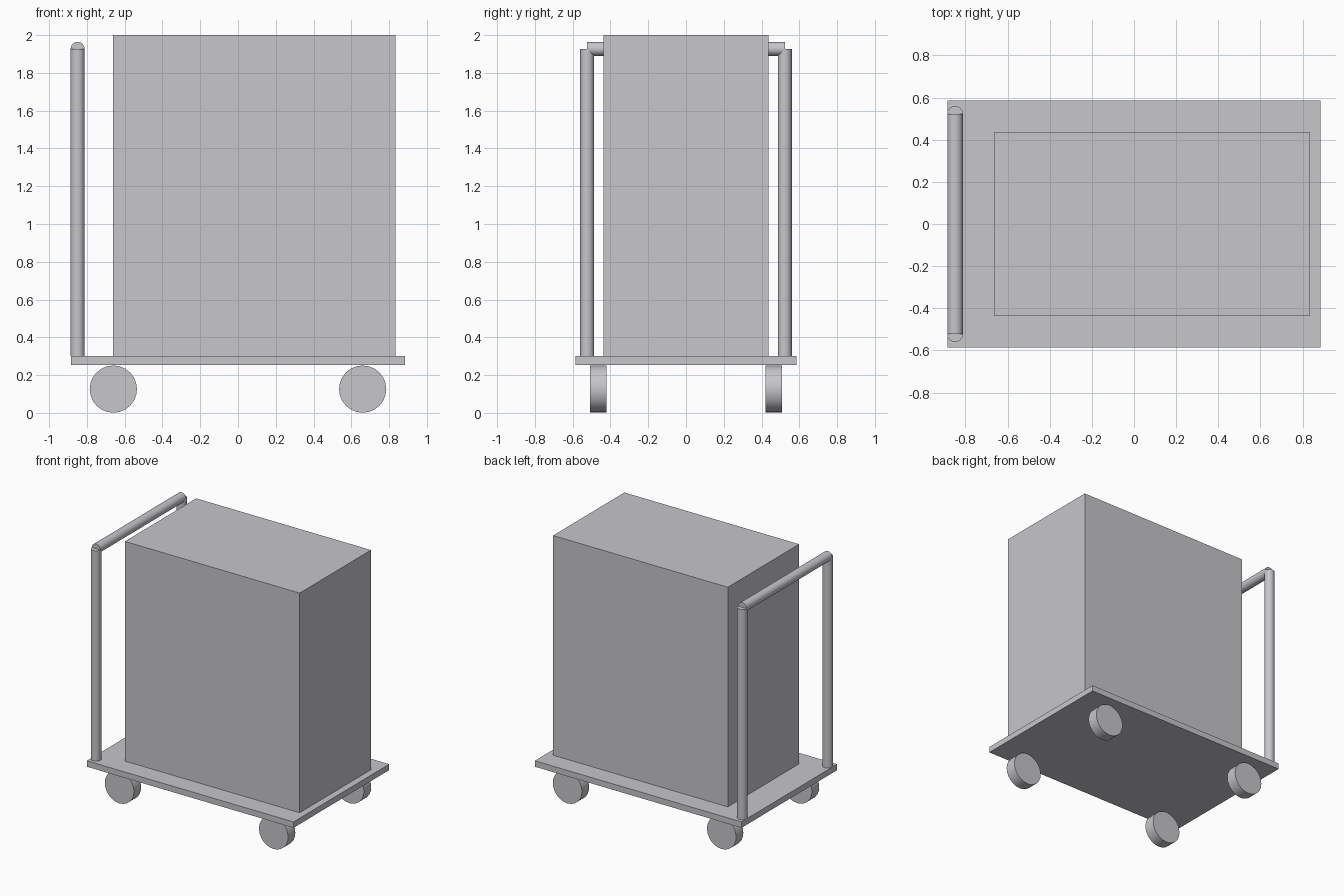
import bpy
import math

cube = bpy.data.objects.get("Cube")
if cube:
    bpy.data.objects.remove(cube, do_unlink=True)

# Single grey finish
grey = bpy.data.materials.new("grey")
grey.use_nodes = True
GREY = (0.57, 0.57, 0.60, 1.0)
grey.diffuse_color = GREY
grey.node_tree.nodes["Principled BSDF"].inputs["Base Color"].default_value = GREY


def box(name, low, high):
    """Axis-aligned box between two corners."""
    centre = [(a + b) / 2 for a, b in zip(low, high)]
    bpy.ops.mesh.primitive_cube_add(size=1, location=centre)
    ob = bpy.context.object
    ob.name = name
    ob.scale = [b - a for a, b in zip(low, high)]
    bpy.ops.object.transform_apply(location=False, rotation=False, scale=True)
    ob.data.materials.append(grey)
    return ob


def rod(name, centre, radius, length, sides, along_y=False):
    """Cylinder standing up, or lying along y."""
    turn = (math.pi / 2, 0, 0) if along_y else (0, 0, 0)
    bpy.ops.mesh.primitive_cylinder_add(vertices=sides, radius=radius, depth=length,
                                        location=centre, rotation=turn)
    ob = bpy.context.object
    ob.name = name
    ob.data.materials.append(grey)
    bpy.ops.object.shade_smooth_by_angle(angle=math.radians(30))
    return ob


# Deck and the cargo standing on it
DECK_BOTTOM, DECK_TOP = 0.254, 0.30
box("deck", (-0.885, -0.585, DECK_BOTTOM), (0.885, 0.585, DECK_TOP))
box("cargo_box", (-0.663, -0.436, DECK_TOP), (0.833, 0.436, 2.0))

# Four wheels under the corners
for end, x in (("left", 0.66), ("right", -0.66)):
    for side, y in (("front", -0.464), ("back", 0.464)):
        rod(f"{side}_{end}_wheel", (x, y, 0.126), 0.125, 0.088, 24, along_y=True)

# Push handle: two posts and a crossbar
HANDLE_X, POST_Y, BAR_Z, TUBE = -0.849, 0.523, 1.927, 0.037
for side, y in (("front", -POST_Y), ("back", POST_Y)):
    rod(f"{side}_handle_post", (HANDLE_X, y, (DECK_TOP + BAR_Z) / 2),
        TUBE, BAR_Z - DECK_TOP, 32)
rod("handle_bar", (HANDLE_X, 0, BAR_Z), TUBE, 2 * POST_Y, 32, along_y=True)
